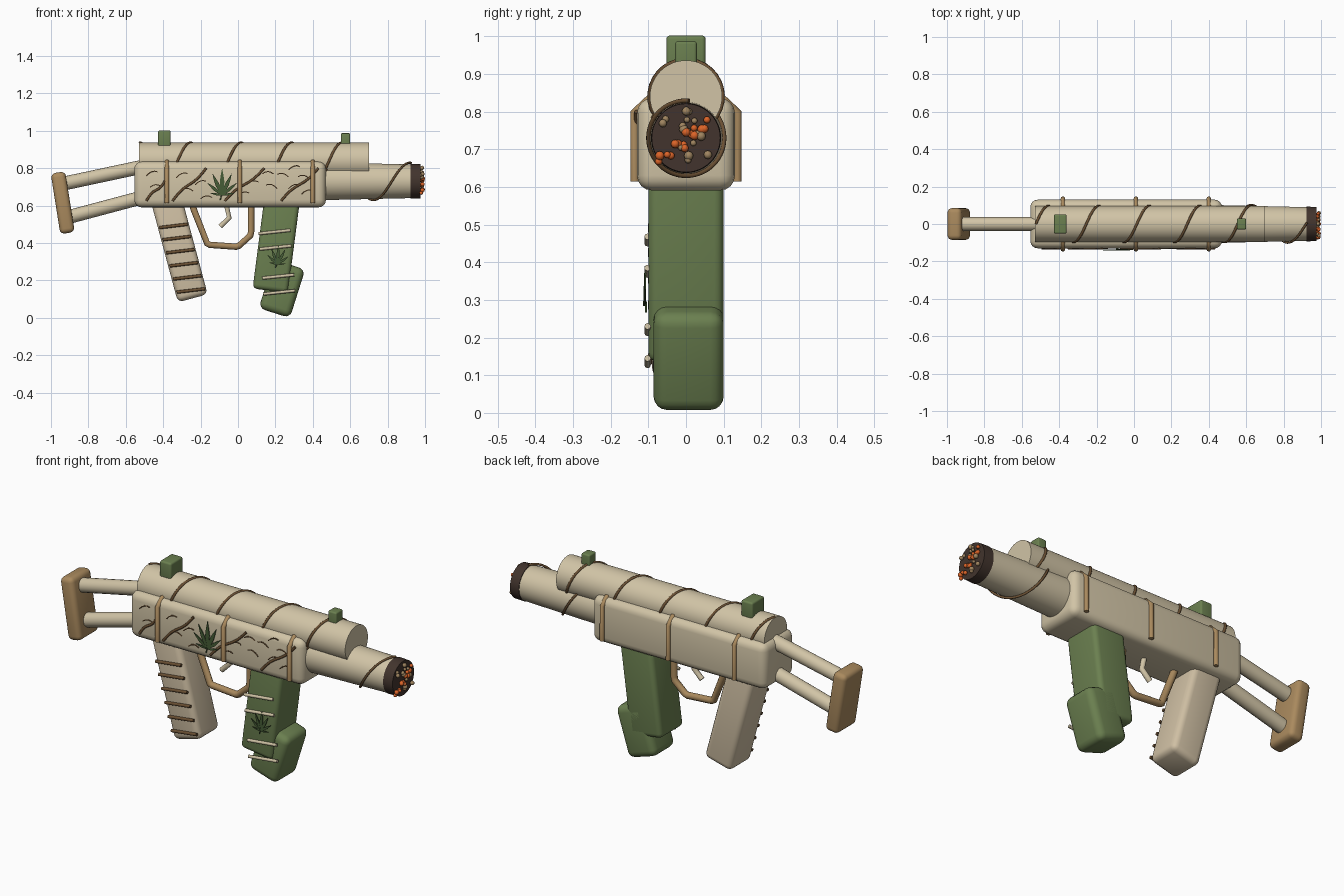
import bpy, bmesh, math, random
from mathutils import Vector

if "Cube" in bpy.data.objects:
    bpy.data.objects.remove(bpy.data.objects["Cube"])

random.seed(4)


def mat(name, hexcol):
    lin = []
    for i in (0, 2, 4):
        c = int(hexcol[i:i + 2], 16) / 255
        lin.append(c / 12.92 if c <= 0.04045 else ((c + 0.055) / 1.055) ** 2.4)
    m = bpy.data.materials.new(name)
    m.diffuse_color = (*lin, 1)
    m.use_nodes = True
    m.node_tree.nodes["Principled BSDF"].inputs["Base Color"].default_value = m.diffuse_color
    return m


CREAM = mat("cream", "d1c4a6")
GRIP = mat("warm_cream", "d0c0a4")
TAN = mat("tan_wood", "aa8a5e")
VINE = mat("vine_brown", "6b5033")
GREEN = mat("olive_green", "6b8050")
LEAF = mat("leaf_green", "455c36")
CHAR = mat("char", "42342d")
EMBER = mat("ember_orange", "dc6428")
ASH = mat("ash_tan", "a08560")


def finish(ob, name, m, angle=35):
    ob.name = name
    ob.data.materials.clear()
    ob.data.materials.append(m)
    bpy.ops.object.select_all(action='DESELECT')
    ob.select_set(True)
    bpy.context.view_layer.objects.active = ob
    bpy.ops.object.shade_smooth_by_angle(angle=math.radians(angle))
    return ob


def box(name, loc, size, m, bevel=0.03, tilt=0):
    """Rounded box; positive tilt leans the top toward +x."""
    bpy.ops.mesh.primitive_cube_add(size=1, location=loc, rotation=(0, math.radians(tilt), 0))
    ob = bpy.context.object
    ob.scale = size
    bpy.ops.object.transform_apply(location=False, rotation=False, scale=True)
    b = ob.modifiers.new("round", 'BEVEL')
    b.width, b.segments = bevel, 4
    bpy.ops.object.modifier_apply(modifier="round")
    return finish(ob, name, m, 40)


def cone_x(name, x0, x1, z, r0, r1, m, sides=48):
    """Tube along x from radius r0 to r1."""
    bpy.ops.mesh.primitive_cone_add(vertices=sides, radius1=r0, radius2=r1, depth=x1 - x0,
                                    location=((x0 + x1) / 2, 0, z), rotation=(0, math.pi / 2, 0))
    return finish(bpy.context.object, name, m)


def rod(name, paths, r, m, res=2):
    """Round rods swept along one or more point lists."""
    cu = bpy.data.curves.new(name, 'CURVE')
    cu.dimensions = '3D'
    cu.bevel_depth, cu.bevel_resolution, cu.use_fill_caps = r, res, True
    for pts in paths:
        s = cu.splines.new('POLY')
        s.points.add(len(pts) - 1)
        for p, q in zip(s.points, pts):
            p.co = (*q, 1)
    ob = bpy.data.objects.new(name, cu)
    bpy.context.collection.objects.link(ob)
    bpy.ops.object.select_all(action='DESELECT')
    ob.select_set(True)
    bpy.context.view_layer.objects.active = ob
    bpy.ops.object.convert(target='MESH')
    return finish(bpy.context.object, name, m, 50)


def helix(x0, x1, top_x, period, z, r0, r1, n=90):
    pts = []
    for i in range(n + 1):
        t = i / n
        x, r = x0 + (x1 - x0) * t, r0 + (r1 - r0) * t
        a = 2 * math.pi * (x - top_x) / period
        pts.append((x, r * math.sin(a), z + r * math.cos(a)))
    return pts


def leaf(name, x, y, z, size, lean=0):
    """Fan of seven pointed leaflets with a short stem, on a -y face."""
    bm = bmesh.new()
    fan = [(0, 1.0), (24, .88), (50, .72), (80, .45)]
    blades = [(s * a, l) for a, l in fan for s in ((1, -1) if a else (1,))]
    for k, (deg, l) in enumerate(blades):
        a = math.radians(deg + lean)
        d = Vector((math.sin(a), 0, math.cos(a)))
        n = Vector((d.z, 0, -d.x))
        w, L = 0.085 * size, l * size
        base = Vector((x, y - 0.0006 * k, z))
        prof = [(0, .15), (.25, .75), (.5, 1), (.75, .6), (1, 0)]
        pts = [base + d * L * t + n * w * l * h for t, h in prof]
        pts += [base + d * L * t - n * w * l * h for t, h in reversed(prof[:-1])]
        bm.faces.new([bm.verts.new(p) for p in pts])
    bmesh.ops.recalc_face_normals(bm, faces=bm.faces)
    for f in bm.faces:
        if f.normal.y > 0:
            f.normal_flip()
    geo = bmesh.ops.extrude_face_region(bm, geom=bm.faces[:])
    for v in geo["geom"]:
        if isinstance(v, bmesh.types.BMVert):
            v.co.y -= 0.004
    me = bpy.data.meshes.new(name)
    bm.to_mesh(me)
    bm.free()
    ob = bpy.data.objects.new(name, me)
    bpy.context.collection.objects.link(ob)
    finish(ob, name, LEAF, 20)
    rod(name + "_stem", [[(x, y, z + .01), (x - .01, y, z - .17 * size)]], 0.003, LEAF)


# Body, upper tube and tapered barrel
box("receiver", (-0.042, 0, 0.713), (1.025, 0.26, 0.245), CREAM, 0.04)
cone_x("upper_tube", -0.53, 0.70, 0.84, 0.096, 0.096, CREAM)
cone_x("barrel", 0.40, 0.93, 0.73, 0.102, 0.09, CREAM)
cone_x("charred_tip", 0.922, 0.976, 0.73, 0.093, 0.091, CHAR)

# Embers and ash clumps on the tip
for name, m, count in (("ember", EMBER, 16), ("ash", ASH, 18)):
    for i in range(count):
        if m is EMBER:
            t = i / (count - 1)
            y, z = -0.065 + 0.125 * t, 0.68 + 0.09 * t
            y, z = y + random.uniform(-.015, .015), z + random.uniform(-.016, .016)
        else:
            a, d = random.uniform(0, 6.28), 0.075 * math.sqrt(random.random())
            y, z = d * math.cos(a), 0.73 + d * math.sin(a)
        r = random.uniform(0.008, 0.0125)
        bpy.ops.mesh.primitive_ico_sphere_add(subdivisions=2, radius=r,
                                              location=(random.uniform(.978, 1.0 - r), y, z))
        finish(bpy.context.object, f"{name}_{i}", m)
bpy.ops.mesh.primitive_ico_sphere_add(subdivisions=2, radius=0.012, location=(0.988, 0, 0.745))
finish(bpy.context.object, "ember_center", EMBER)

# Vines wound around the tubes
rod("tube_vine", [helix(-0.525, 0.69, -0.255, 0.27, 0.84, 0.096, 0.096, 140)], 0.007, VINE)
rod("barrel_vine", [helix(0.45, 0.925, 0.53, 0.39, 0.73, 0.103, 0.099)], 0.006, VINE)

# Diagonal vines and short curls on the front of the body
slants = []
for x0, x1, z1 in ((-0.49, -0.385, .74), (-0.35, -0.17, .80), (-0.07, 0.14, .80), (.23, .43, .80)):
    pts = []
    for i in range(9):
        t = i / 8
        pts.append((x0 + (x1 - x0) * t, -0.131, 0.625 + (z1 - 0.625) * t + 0.01 * math.sin(t * 6.28)))
    slants.append(pts)
rod("body_vines", slants, 0.0065, VINE)
curls = []
for x, z in ((-.46, .77), (-.44, .70), (-.3, .76), (-.27, .68), (-.2, .72), (-.17, .64), (.03, .66),
             (.08, .72), (.16, .77), (.18, .70), (.24, .76), (.30, .80), (.30, .70), (.37, .67), (.35, .75)):
    a = random.uniform(-.4, .4)
    curls.append([(x + .03 * u, -0.131, z + .03 * u * a + .012 * (1 - u * u)) for u in (-1, -.5, 0, .5, 1)])
rod("body_curls", curls, 0.003, VINE, 1)

# Straps over the body
half = [(-0.136, .615), (-0.136, .797), (-0.095, .835)]
prof = half + [(-y, z) for y, z in reversed(half)]
for i, x in enumerate((-0.38, 0.01, 0.40)):
    rod(f"strap_{i}", [[(x, y, z) for y, z in prof]], 0.012, TAN)

# Sights
box("rear_sight", (-0.394, 0, 0.957), (0.068, 0.104, 0.09), GREEN, 0.01)
box("front_sight", (0.575, 0, 0.947), (0.05, 0.058, 0.08), GREEN, 0.008)

# Stock
rod("stock_tubes", [[(-0.50, 0, .81), (-0.945, 0, .715)], [(-0.50, 0, .647), (-0.92, 0, .535)]], 0.037, CREAM, 6)
box("butt_pad", (-0.937, 0, 0.615), (0.078, 0.17, 0.328), TAN, 0.025, -9)

# Grip with ribs
box("grip", (-0.313, 0, 0.37), (0.165, 0.18, 0.55), GRIP, 0.03, -15)
ribs = []
for z in (.145, .215, .285, .355, .425, .49):
    c = -0.243 - (z - .11) * .268
    ribs.append([(c - .075, -0.093, z - .008), (c + .075, -0.093, z + .01)])
rod("grip_ribs", ribs, 0.0085, VINE)

# Trigger and guard
rod("trigger_guard", [[(-.25, 0, .62), (-.235, 0, .575), (-.165, 0, .397), (-.15, 0, .39), (-.01, 0, .38),
                       (.005, 0, .385), (.066, 0, .44), (.07, 0, .46), (.07, 0, .62)]], 0.018, TAN, 3)
rod("trigger", [[(-.066, 0, .62), (-.047, 0, .535), (-.095, 0, .488)]], 0.014, CREAM, 3)

# Magazine with bands
box("magazine", (0.205, 0, 0.395), (0.19, 0.20, 0.505), GREEN, 0.025, 7.4)
box("magazine_foot", (0.235, 0.007, 0.155), (0.175, 0.186, 0.272), GREEN, 0.035, 17.5)
bands = [[(x, -0.102, z - .008), (x + .17, -0.102, z + .01)]
         for x, z in ((.11, .458), (.115, .375), (.13, .22), (.135, .135))]
rod("magazine_bands", bands, 0.0085, CREAM)

# Leaf ornaments
leaf("body_leaf", -0.085, -0.134, 0.655, 0.145)
leaf("magazine_leaf", 0.21, -0.106, 0.285, 0.105, 4)
